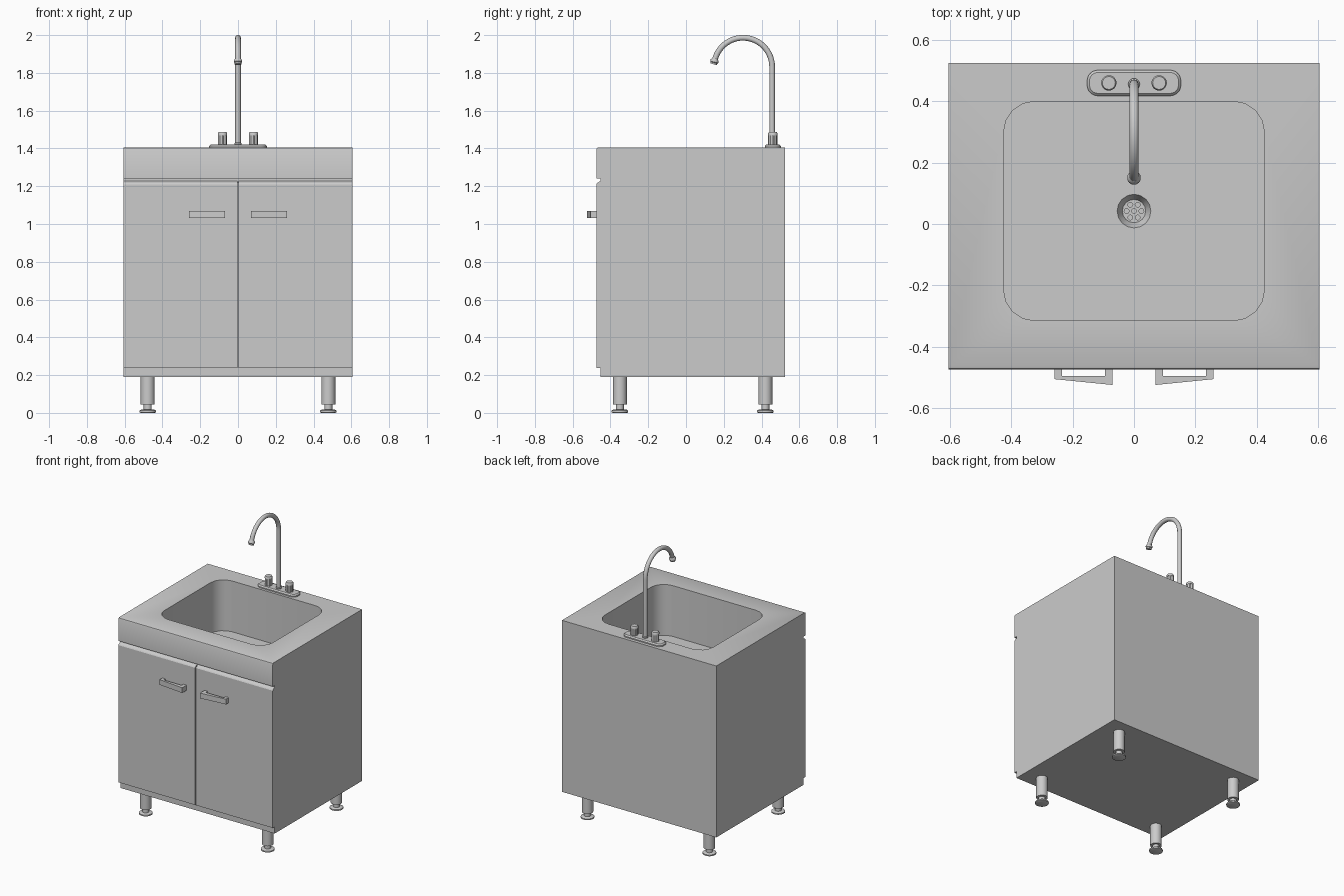
import bpy, bmesh, math
from mathutils import Vector

if "Cube" in bpy.data.objects:
    bpy.data.objects.remove(bpy.data.objects["Cube"])


def loft(name, rings, smooth=True):
    """Skin a stack of equal-length outlines and cap both ends."""
    bm = bmesh.new()
    vs = [[bm.verts.new(p) for p in ring] for ring in rings]
    n = len(vs[0])
    for a, b in zip(vs, vs[1:]):
        for i in range(n):
            j = (i + 1) % n
            bm.faces.new((a[i], a[j], b[j], b[i]))
    bm.faces.new(vs[0])
    bm.faces.new(vs[-1])
    bmesh.ops.recalc_face_normals(bm, faces=bm.faces)
    me = bpy.data.meshes.new(name)
    bm.to_mesh(me)
    bm.free()
    ob = bpy.data.objects.new(name, me)
    bpy.context.collection.objects.link(ob)
    if smooth:
        soften(me)
    return ob


def soften(me):
    me.shade_smooth()
    me.set_sharp_from_angle(angle=math.radians(35))


def circle(x, y, r, z, n=20):
    return [Vector((x + r * math.cos(math.tau * i / n), y + r * math.sin(math.tau * i / n), z))
            for i in range(n)]


def lathe(name, x, y, profile, n=20):
    return loft(name, [circle(x, y, r, z, n) for r, z in profile])


def rounded_rect(x0, x1, y0, y1, r, z, seg=4):
    pts = []
    corners = ((x1 - r, y1 - r), (x0 + r, y1 - r), (x0 + r, y0 + r), (x1 - r, y0 + r))
    for k, (cx, cy) in enumerate(corners):
        for i in range(seg + 1):
            a = math.pi / 2 * (k + i / seg)
            pts.append(Vector((cx + r * math.cos(a), cy + r * math.sin(a), z)))
    return pts


def extrude_x(name, yz, x0, x1):
    return loft(name, [[Vector((x, y, z)) for y, z in yz] for x in (x0, x1)], False)


# Cabinet body with countertop front lip
TOP, FLOOR = 1.405, 1.045
body = extrude_x("cabinet_body", [
    (0.525, 0.19), (0.525, TOP), (-0.465, TOP), (-0.472, 1.402), (-0.475, 1.395),
    (-0.475, 1.24), (-0.453, 1.24), (-0.453, 0.19)], -0.605, 0.605)

# Basin and drain recess cut out of the body
basin = loft("basin_cutter", [rounded_rect(-0.425, 0.425, -0.315, 0.4, 0.1, z)
                              for z in (FLOOR, TOP + 0.1)])
drain = lathe("drain_cutter", 0, 0.042, [(0.036, FLOOR - 0.04), (0.0635, FLOOR + 0.018)], 16)
for cutter in (basin, drain):
    cutter.hide_render = True
    mod = body.modifiers.new(cutter.name, 'BOOLEAN')
    mod.operation = 'DIFFERENCE'
    mod.solver = 'EXACT'
    mod.object = cutter
deps = bpy.context.evaluated_depsgraph_get()
carved = bpy.data.meshes.new_from_object(body.evaluated_get(deps))
body.modifiers.clear()
body.data = carved
soften(carved)
for cutter in (basin, drain):
    bpy.data.objects.remove(cutter)

# Perforated strainer in the drain
cu = bpy.data.curves.new("drain_strainer", 'CURVE')
cu.dimensions = '2D'
cu.fill_mode = 'BOTH'
cu.extrude = 0.003
outlines = [circle(0, 0, 0.038, 0, 16), circle(0, 0, 0.008, 0, 10)]
for k in range(6):
    a = math.tau * k / 6
    outlines.append(circle(0.024 * math.cos(a), 0.024 * math.sin(a), 0.008, 0, 10))
for pts in outlines:
    sp = cu.splines.new('POLY')
    sp.points.add(len(pts) - 1)
    for p, co in zip(sp.points, pts):
        p.co = (*co, 1)
    sp.use_cyclic_u = True
strainer = bpy.data.objects.new("drain_strainer", cu)
strainer.location = (0, 0.042, FLOOR - 0.034)
bpy.context.collection.objects.link(strainer)

# Doors, handles and faucet knobs, mirrored left/right
for side, s in (("left", -1), ("right", 1)):
    extrude_x(side + "_door", [
        (-0.452, 0.238), (-0.475, 0.238), (-0.475, 1.21), (-0.471, 1.216), (-0.453, 1.228),
        (-0.452, 1.228)], s * 0.003, s * 0.605)
    bracket = [(0.07, -0.474), (0.07, -0.525), (0.26, -0.506), (0.26, -0.474),
               (0.235, -0.474), (0.235, -0.495), (0.095, -0.495), (0.095, -0.474)]
    loft(side + "_handle", [[Vector((s * x, y, z)) for x, y in bracket]
                            for z in (1.033, 1.07)], False)

    # Fluted grip under a round cap
    kx, ky, n = s * 0.082, 0.46, 32
    grip = []
    for z in (1.418, 1.472):
        ring = []
        for i in range(n):
            a, r = math.tau * i / n, 0.025 if i % 4 < 2 else 0.022
            ring.append(Vector((kx + r * math.cos(a), ky + r * math.sin(a), z)))
        grip.append(ring)
    loft(side + "_knob_grip", grip, False)
    lathe(side + "_knob_cap", kx, ky, [(0.025, 1.468), (0.025, 1.48), (0.021, 1.486)])

# Faucet base plate
loft("faucet_plate", [rounded_rect(-0.153 + d, 0.153 - d, 0.418 + d, 0.502 - d, 0.035 - d, z, 6)
                      for d, z in ((0, TOP - 0.002), (0, 1.413), (0.008, 1.421))])

# Gooseneck spout: straight riser, arc, then flared nozzle
CY, CZ, R, END = 0.302, 1.832, 0.154, math.radians(165)


def ring_at(angle, r, along=0.0):
    out = Vector((0, math.cos(angle), math.sin(angle)))
    tangent = Vector((0, -math.sin(angle), math.cos(angle)))
    c = Vector((0, CY, CZ)) + out * R + tangent * along
    return [c + out * (r * math.cos(math.tau * i / 16)) + Vector((r * math.sin(math.tau * i / 16), 0, 0))
            for i in range(16)]


arc = [ring_at(END * i / 24, 0.015) for i in range(25)]
loft("faucet_spout", [ring_at(0, 0.015, 1.415 - CZ)] + arc)
loft("faucet_nozzle", [ring_at(END, r, d) for r, d in
                       ((0.015, -0.004), (0.022, 0.006), (0.022, 0.015), (0.018, 0.019), (0.018, 0.027))])
lathe("spout_collar", 0, CY + R, [(0.019, 1.418), (0.019, 1.428), (0.015, 1.432)])

# Adjustable legs
for side, x in (("left", -0.478), ("right", 0.478)):
    for end, y in (("front", -0.35), ("back", 0.42)):
        lathe(f"{end}_{side}_leg", x, y, [
            (0.038, 0), (0.044, 0.003), (0.044, 0.012), (0.036, 0.017), (0.021, 0.017), (0.021, 0.044),
            (0.037, 0.044), (0.037, 0.192)])
